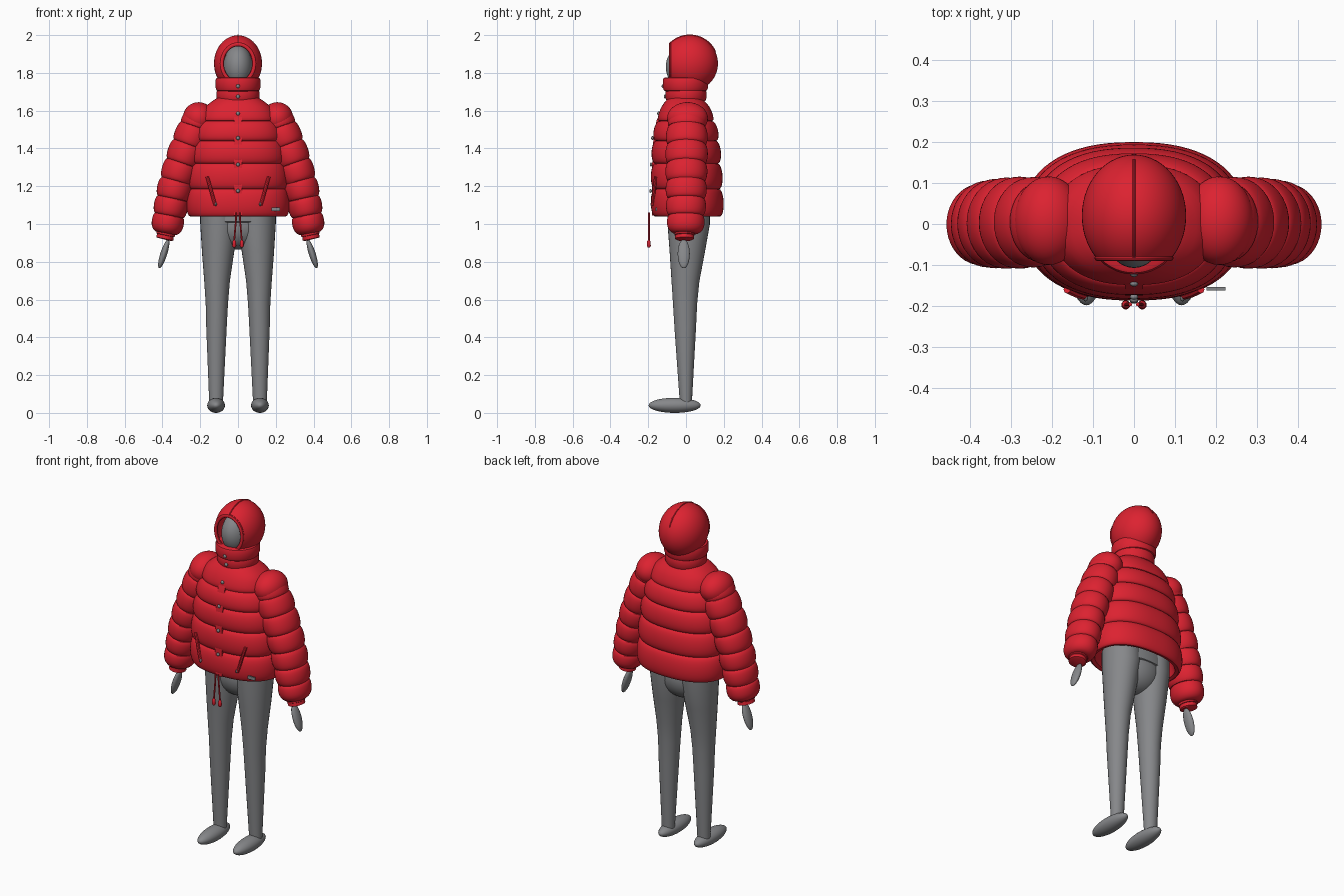
import bpy, bmesh
from math import sin, cos, pi, sqrt, radians, copysign
from mathutils import Vector

cube = bpy.data.objects.get("Cube")
if cube:
    bpy.data.objects.remove(cube)


def material(name, rgb):
    m = bpy.data.materials.new(name)
    m.use_nodes = True
    m.diffuse_color = (*rgb, 1)
    m.node_tree.nodes["Principled BSDF"].inputs["Base Color"].default_value = (*rgb, 1)
    return m


RED = material("jacket red", (0.72, 0.016, 0.03))
GREY = material("body grey", (0.24, 0.245, 0.255))


def finish(name, bm, mat):
    bmesh.ops.recalc_face_normals(bm, faces=bm.faces)
    me = bpy.data.meshes.new(name)
    bm.to_mesh(me)
    bm.free()
    me.materials.append(mat)
    ob = bpy.data.objects.new(name, me)
    bpy.context.collection.objects.link(ob)
    bpy.ops.object.select_all(action='DESELECT')
    ob.select_set(True)
    bpy.context.view_layer.objects.active = ob
    bpy.ops.object.shade_smooth_by_angle(angle=radians(35))
    return ob


def loft(name, rings, mat, closed=False):
    bm = bmesh.new()
    vs = [[bm.verts.new(p) for p in ring] for ring in rings]
    n = len(vs[0])
    pairs = list(zip(vs, vs[1:])) + ([(vs[-1], vs[0])] if closed else [])
    for a, b in pairs:
        for i in range(n):
            j = (i + 1) % n
            bm.faces.new((a[i], a[j], b[j], b[i]))
    if not closed:
        bm.faces.new(vs[0])
        bm.faces.new(vs[-1])
    return finish(name, bm, mat)


def sweep(name, pts, radii, mat, ref=(0, 1, 0), n=32):
    """Tube along pts; radii are (across, along ref)."""
    pts, ref, rings = [Vector(p) for p in pts], Vector(ref), []
    for i, p in enumerate(pts):
        t = (pts[min(i + 1, len(pts) - 1)] - pts[max(i - 1, 0)]).normalized()
        u = t.cross(ref).normalized()
        v = u.cross(t)
        ru, rv = radii[i] if isinstance(radii, list) else radii
        rings.append([p + u * ru * cos(2 * pi * k / n) + v * rv * sin(2 * pi * k / n)
                      for k in range(n)])
    return loft(name, rings, mat)


def ellipsoid(name, c, r, mat, tilt=0, cut_y=None, seg=40):
    bm = bmesh.new()
    bmesh.ops.create_uvsphere(bm, u_segments=seg, v_segments=seg // 2, radius=1)
    for v in bm.verts:
        x, y, z = (v.co[i] * r[i] for i in range(3))
        v.co = Vector((x * cos(tilt) + z * sin(tilt), y, z * cos(tilt) - x * sin(tilt))) + Vector(c)
    if cut_y is not None:
        bmesh.ops.bisect_plane(bm, geom=bm.verts[:] + bm.edges[:] + bm.faces[:],
                               plane_co=(0, cut_y, 0), plane_no=(0, -1, 0), clear_outer=True)
    return finish(name, bm, mat)


def lerp_table(table, t):
    for a, b in zip(table, table[1:]):
        if (a[0] - t) * (b[0] - t) <= 0:
            f = (t - a[0]) / (b[0] - a[0])
            return [p + (q - p) * f for p, q in zip(a, b)]
    return table[-1]


# Jacket body: height, half width, front depth, back depth
BODY = [(1.04, .275, -.186, .202), (1.185, .272, -.187, .197), (1.32, .26, -.185, .19),
        (1.44, .243, -.18, .18), (1.545, .215, -.163, .16), (1.62, .175, -.13, .125),
        (1.68, .11, -.1, .085)]
SEAMS = [1.04, 1.185, 1.32, 1.44, 1.545, 1.67]
POWER = 2.35


def body_ring(z, inset, n=72):
    _, w, f, b = lerp_table(BODY, z)
    mid, ring = (f + b) / 2, []
    for k in range(n):
        c, s = cos(2 * pi * k / n), sin(2 * pi * k / n)
        ring.append(Vector(((w - inset) * copysign(abs(c) ** (2 / POWER), c),
                            mid + ((b - f) / 2 - inset) * copysign(abs(s) ** (2 / POWER), s), z)))
    return ring


def front_y(x, z):
    _, w, f, b = lerp_table(BODY, z)
    return (f + b) / 2 - (b - f) / 2 * (1 - abs(x / w) ** POWER) ** (1 / POWER)


rings = [body_ring(1.14, .06), body_ring(1.045, .04)]
for lo, hi in zip(SEAMS, SEAMS[1:]):
    for k in range(13 if hi == SEAMS[-1] else 12):
        t = -cos(pi * k / 12)
        rings.append(body_ring((lo + hi) / 2 + (hi - lo) / 2 * t, .022 * (1 - sqrt(max(0, 1 - t * t)))))
loft("jacket_body", rings, RED)

# Collar bands
for name, lo, hi, w, d, cy in (("collar_base", 1.645, 1.712, .113, .108, 0),
                               ("collar_top", 1.7, 1.775, .119, .12, -.003)):
    h = hi - lo
    profile = [(lo, .02), (lo + .1 * h, .006), (lo + .3 * h, 0), (hi - .2 * h, 0),
               (hi - .05 * h, .004), (hi, .012), (hi, .03), (hi - .3 * h, .035)]
    sweep(name, [(0, cy, z + .0001 * i) for i, (z, _) in enumerate(profile[:6])],
          [(w - i, d - i) for _, i in profile[:6]], RED, n=48)

# Hood, its rim and its centre ridge
HC, HR, CUT = Vector((0, .02, 1.85)), Vector((.127, .149, .149)), -.083
ellipsoid("hood", HC, HR, RED, cut_y=CUT, seg=56)
open_f = sqrt(1 - ((CUT - HC.y) / HR.y) ** 2)
rim = []
for k in range(48):
    a = 2 * pi * k / 48
    d = Vector((cos(a), 0, sin(a)))
    base = Vector((HR.x * open_f * cos(a), CUT, HC.z + HR.z * open_f * sin(a)))
    rim.append([base + d * (.011 * cos(2 * pi * j / 10) - .006) + Vector((0, .008 * sin(2 * pi * j / 10), 0))
                for j in range(10)])
loft("hood_rim", rim, RED, closed=True)
ridge = [HC + Vector((0, HR.y * cos(a), HR.z * sin(a)))
         for a in (radians(25 + 107 * k / 24) for k in range(25))]
sweep("hood_ridge", ridge, (.004, .004), RED, ref=(1, 0, 0), n=10)
ellipsoid("head", (0, -.005, 1.832), (.077, .102, .115), GREY)

# Front placket and snaps
zs = [1.045 + .59 * k / 20 for k in range(21)]
bm = bmesh.new()
rows = []
for z in zs:
    y = front_y(0, z) + .006
    rows.append([bm.verts.new((x, yy, z)) for x, yy in ((-.022, y), (.022, y), (.022, y + .02), (-.022, y + .02))])
for a, b in zip(rows, rows[1:]):
    for i in range(4):
        bm.faces.new((a[i], a[(i + 1) % 4], b[(i + 1) % 4], b[i]))
bm.faces.new(rows[0])
bm.faces.new(rows[-1])
finish("front_placket", bm, RED)
for i, z in enumerate((1.175, 1.315, 1.455, 1.585, 1.675, 1.73)):
    y = front_y(0, z) if z < 1.62 else (-.11 if z < 1.7 else -.122)
    ellipsoid(f"snap_{i + 1}", (0, y, z), (.01, .007, .01), GREY, seg=16)

# Sleeve path: seam centres from shoulder to wrist, with x, z and radius
SLEEVE = [(.198, 1.595, .078), (.224, 1.515, .098), (.261, 1.42, .102), (.296, 1.322, .102),
          (.326, 1.228, .1), (.347, 1.135, .098), (.365, 1.045, .094), (.382, .95, .086)]

for s, side in ((1, "left"), (-1, "right")):
    # Puffed sleeve
    pts, radii = [], []
    for i, (a, b) in enumerate(zip(SLEEVE, SLEEVE[1:])):
        last = i == len(SLEEVE) - 2
        for k in range(11 if last else 10):
            t = -cos(pi * k / 10)
            x, z, r = (p + (q - p) * (t + 1) / 2 for p, q in zip(a, b))
            bulge = sqrt(max(0, 1 - t * t))
            r -= (.036 if last and t > 0 else .014) * (1 - bulge)
            pts.append((s * x, .006 - .012 * (1.6 - z), z))
            radii.append((r * .94, r * 1.1))
    sweep(side + "_sleeve", pts, radii, RED, n=40)
    ellipsoid(side + "_shoulder", (s * .208, .008, 1.56), (.084, .108, .085), RED, tilt=s * .3)

    # Cuff and hand
    sweep(side + "_cuff", [(s * x, -.008, z) for x, z in
                           ((.379, .965), (.384, .942), (.3845, .94), (.388, .922), (.389, .918))],
          [(.05, .054), (.05, .054), (.045, .049), (.046, .05), (.038, .042)], RED)
    ellipsoid(side + "_hand", (s * .393, -.012, .842), (.018, .032, .08), GREY, tilt=-s * .31)

    # Leg and foot
    leg = [(.1, .014, 1.08, .1, .112), (.1, .014, 1.0, .1, .112), (.106, .006, .85, .085, .093),
           (.111, -.003, .7, .068, .074), (.112, -.005, .58, .059, .064),
           (.114, -.004, .45, .054, .057), (.116, -.001, .07, .037, .033), (.116, -.001, .05, .036, .032)]
    sweep(side + "_leg", [(s * x, y, z) for x, y, z, _, _ in leg], [(a, b) for *_, a, b in leg], GREY)
    ellipsoid(side + "_foot", (s * .116, -.06, .04), (.047, .138, .04), GREY)

    # Slanted pocket welt with a small pull
    path = [(.163, 1.25), (.153, 1.215), (.142, 1.175), (.131, 1.135), (.12, 1.1)]
    sweep(side + "_pocket", [(s * x, front_y(x, z) - .002, z) for x, z in path], (.009, .009), RED, n=8)
    ellipsoid(side + "_pocket_pull", (s * .118, front_y(.118, 1.1) - .006, 1.105), (.006, .008, .01), GREY, seg=12)

    # Hem drawcord with toggle
    sweep(side + "_drawcord", [(s * x, -.196, z) for x, z in ((.009, 1.06), (.011, 1.02), (.016, .96), (.021, .9))],
          (.0045, .0045), RED, n=10)
    sweep(side + "_toggle", [(s * .02, -.197, z) for z in (.916, .908, .885, .876)],
          [(.004, .004), (.009, .009), (.011, .011), (.006, .006)], RED, n=14)

# Hips under the hem
ellipsoid("pelvis", (0, .015, .995), (.15, .108, .13), GREY)
sweep("waist", [(0, .014, z) for z in (1.005, 1.012, 1.12)], [(.19, .1), (.2, .113), (.19, .11)], GREY, n=48)

# Small hem tag
bm = bmesh.new()
bmesh.ops.create_cube(bm, size=1)
for v in bm.verts:
    v.co = Vector((.2 + v.co.x * .046, -.158 + v.co.y * .008, 1.078 + v.co.z * .018))
finish("hem_tag", bm, GREY)
